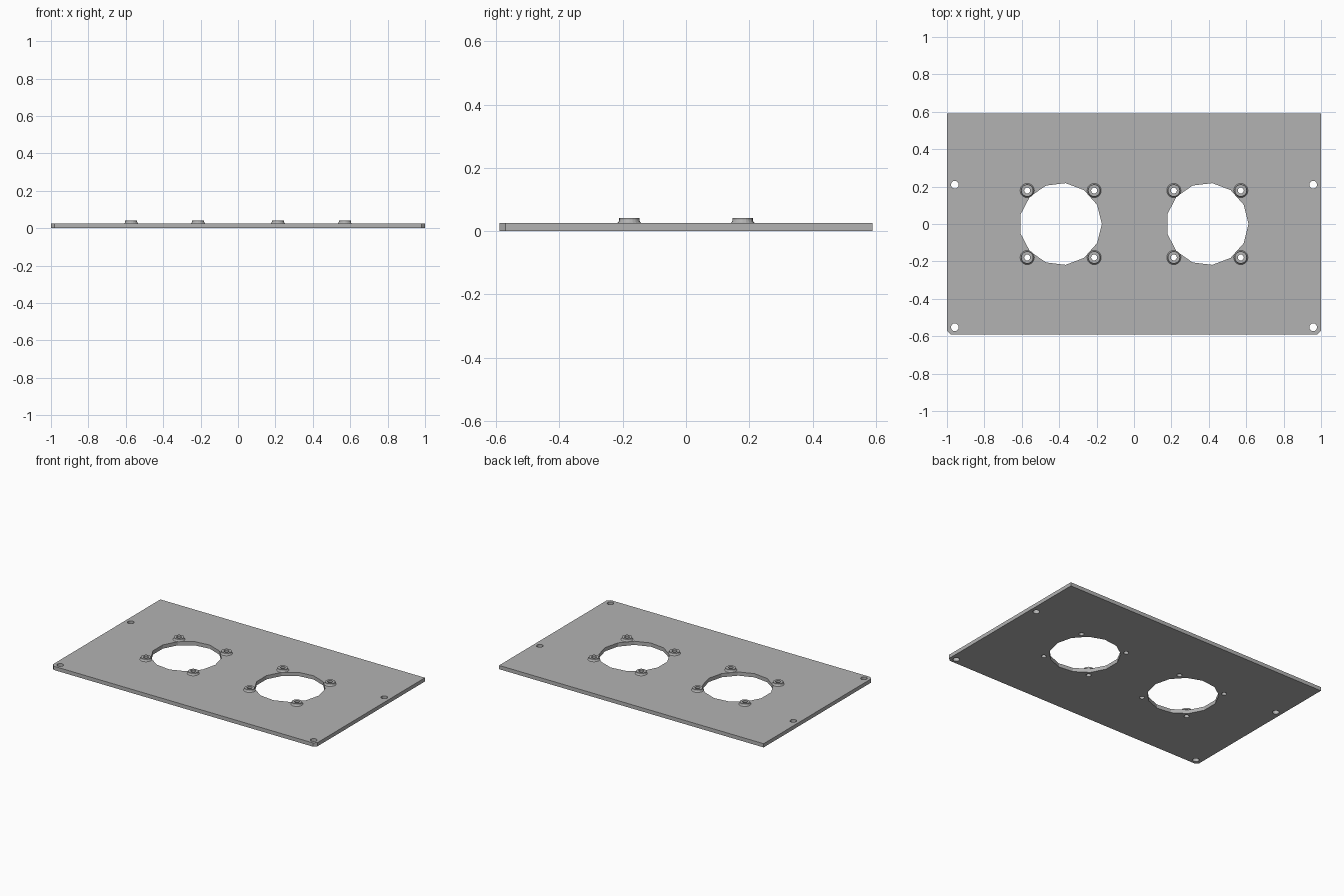
import bpy
import bmesh
from math import cos, sin, tau

cube = bpy.data.objects.get("Cube")
if cube:
    bpy.data.objects.remove(cube)

HALF_X, HALF_Y, THICK, TOP = 1.0, 0.59, 0.0255, 0.0415
CHAMFER = 0.02
OPENING_X, OPENING_R, OPENING_SIDES = 0.392, 0.22, 13
BOSS_OFFSET, BOSS_HOLE = 0.179, 0.016
MOUNT_X, MOUNT_YS, MOUNT_R = 0.958, (0.21, -0.552), 0.021

grey = bpy.data.materials.new("plain grey")
grey.diffuse_color = (0.45, 0.45, 0.45, 1)
grey.use_nodes = True
grey.node_tree.nodes["Principled BSDF"].inputs["Base Color"].default_value = grey.diffuse_color


def circle(cx, cy, r, sides):
    return [(cx + r * cos(tau * i / sides), cy + r * sin(tau * i / sides)) for i in range(sides)]


def finish(name, mesh):
    mesh.materials.clear()
    mesh.materials.append(grey)
    obj = bpy.data.objects.new(name, mesh)
    bpy.context.collection.objects.link(obj)
    return obj


def pierced_plate(name, loops, thickness):
    """Extrude an outline with inner loops as holes."""
    curve = bpy.data.curves.new(name, "CURVE")
    curve.dimensions = "2D"
    curve.fill_mode = "BOTH"
    curve.extrude = thickness / 2
    for loop in loops:
        spline = curve.splines.new("POLY")
        spline.points.add(len(loop) - 1)
        for point, (x, y) in zip(spline.points, loop):
            point.co = (x, y, 0, 1)
        spline.use_cyclic_u = True
    temp = bpy.data.objects.new(name + "_outline", curve)
    bpy.context.collection.objects.link(temp)
    bpy.context.view_layer.update()
    mesh = bpy.data.meshes.new_from_object(temp.evaluated_get(bpy.context.evaluated_depsgraph_get()))
    bpy.data.objects.remove(temp)
    bm = bmesh.new()
    bm.from_mesh(mesh)
    bmesh.ops.remove_doubles(bm, verts=bm.verts, dist=0.0001)
    bmesh.ops.translate(bm, verts=bm.verts, vec=(0, 0, thickness / 2))
    bmesh.ops.recalc_face_normals(bm, faces=bm.faces)
    for face in bm.faces:
        face.smooth = False
    bm.to_mesh(mesh)
    bm.free()
    return finish(name, mesh)


def lathe_ring(name, cx, cy, profile, sides=20):
    """Revolve a closed (radius, height) profile about a vertical axis."""
    bm = bmesh.new()
    rings = [[bm.verts.new((x, y, z)) for x, y in circle(cx, cy, r, sides)] for r, z in profile]
    for k, ring in enumerate(rings):
        upper = rings[(k + 1) % len(rings)]
        for i in range(sides):
            j = (i + 1) % sides
            bm.faces.new((ring[i], ring[j], upper[j], upper[i]))
    bmesh.ops.recalc_face_normals(bm, faces=bm.faces)
    mesh = bpy.data.meshes.new(name)
    bm.to_mesh(mesh)
    bm.free()
    return finish(name, mesh)


# Plate outline, with only the two front corners clipped
loops = [[(HALF_X, HALF_Y), (-HALF_X, HALF_Y),
          (-HALF_X, CHAMFER - HALF_Y), (CHAMFER - HALF_X, -HALF_Y),
          (HALF_X - CHAMFER, -HALF_Y), (HALF_X, CHAMFER - HALF_Y)]]

# Large openings and the screw bosses around them
boss_profile = [(BOSS_HOLE, THICK), (0.038, THICK), (0.034, THICK + 0.004),
                (0.032, THICK + 0.009), (0.032, TOP), (BOSS_HOLE, TOP)]
for side, sx in (("right", -1), ("left", 1)):
    cx = sx * OPENING_X
    loops.append(circle(cx, 0, OPENING_R, OPENING_SIDES))
    for dx in (-1, 1):
        for dy in (-1, 1):
            x, y = cx + dx * BOSS_OFFSET, dy * BOSS_OFFSET
            loops.append(circle(x, y, BOSS_HOLE, 20))
            lathe_ring(f"{side}_screw_boss", x, y, boss_profile)
    # Mounting holes along the plate's side edge
    for y in MOUNT_YS:
        loops.append(circle(sx * MOUNT_X, y, MOUNT_R, 12))

pierced_plate("mounting_plate", loops, THICK)
